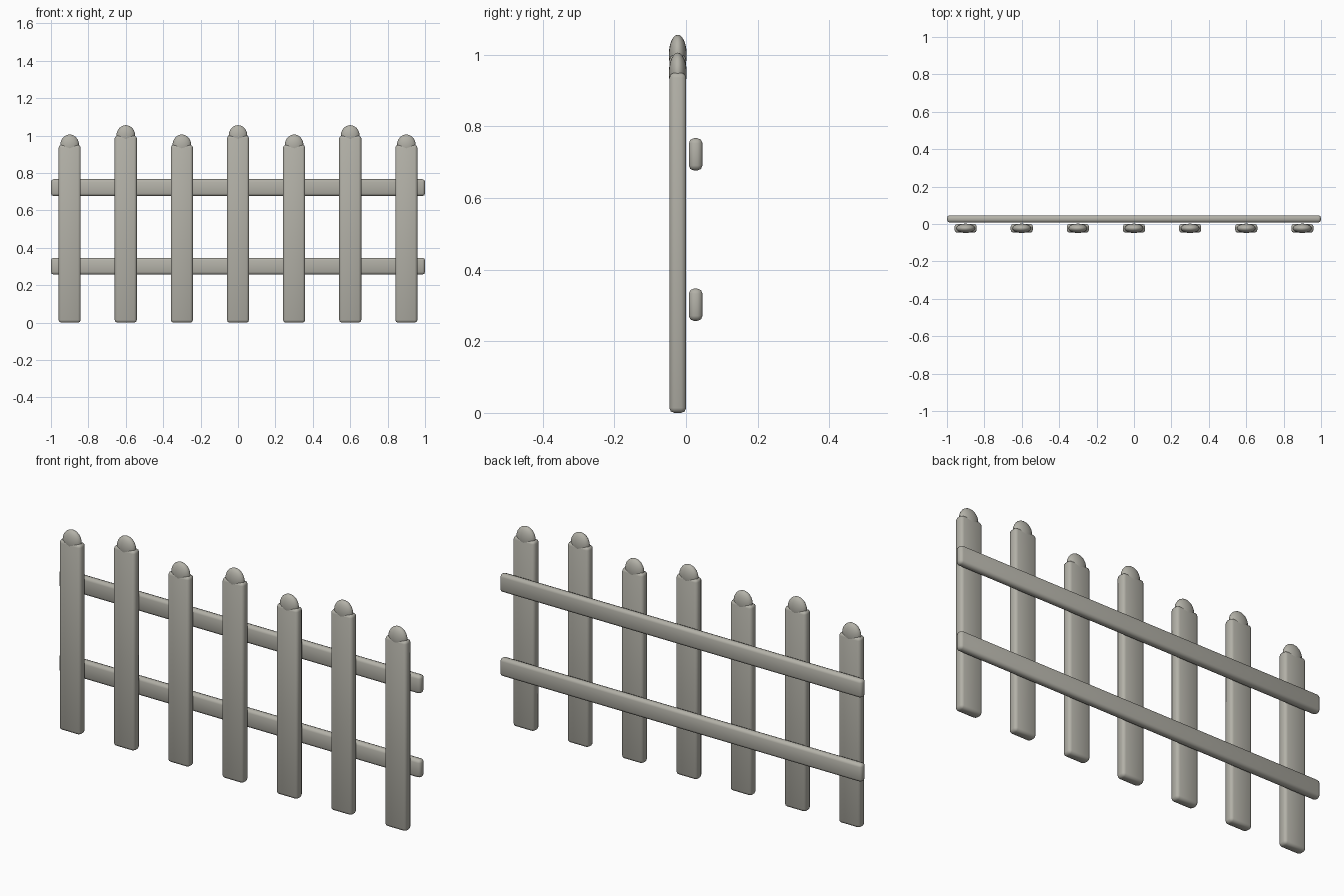
import bpy
from mathutils import Vector

if "Cube" in bpy.data.objects:
    bpy.data.objects.remove(bpy.data.objects["Cube"], do_unlink=True)

# Weathered grey wood, shared by every part
wood = bpy.data.materials.new("weathered_grey_wood")
wood.use_nodes = True
colour = (0.45, 0.44, 0.39, 1)
wood.diffuse_color = colour
bsdf = wood.node_tree.nodes["Principled BSDF"]
bsdf.inputs["Base Color"].default_value = colour
bsdf.inputs["Roughness"].default_value = 0.8


def finish(name):
    obj = bpy.context.object
    obj.name = name
    obj.data.materials.append(wood)
    bpy.ops.object.transform_apply(location=False, rotation=False, scale=True)
    bpy.ops.object.shade_smooth()
    return obj


def rounded_board(name, centre, size, bevel):
    bpy.ops.mesh.primitive_cube_add(size=1, location=centre)
    bpy.context.object.scale = size
    board = finish(name)
    mod = board.modifiers.new("rounded_edges", "BEVEL")
    mod.width = bevel
    mod.segments = 2
    mod.harden_normals = False


def domed_cap(name, centre, radii):
    bpy.ops.mesh.primitive_uv_sphere_add(segments=20, ring_count=12, radius=1, location=centre)
    bpy.context.object.scale = radii
    finish(name)


# Pickets of alternating height, each with a rounded cap
picket_y = -0.023
for i in range(7):
    x = (i - 3) * 0.3
    top = 1.0 if i % 2 else 0.95
    rounded_board(f"picket_{i + 1}", Vector((x, picket_y, top / 2)), (0.118, 0.047, top), 0.014)
    domed_cap(f"picket_cap_{i + 1}", Vector((x, picket_y, top)), (0.05, 0.025, 0.056))

# Two horizontal rails behind the pickets
for name, z in (("lower_rail", 0.302), ("upper_rail", 0.722)):
    rounded_board(name, Vector((0, 0.027, z)), (2.0, 0.038, 0.09), 0.014)
